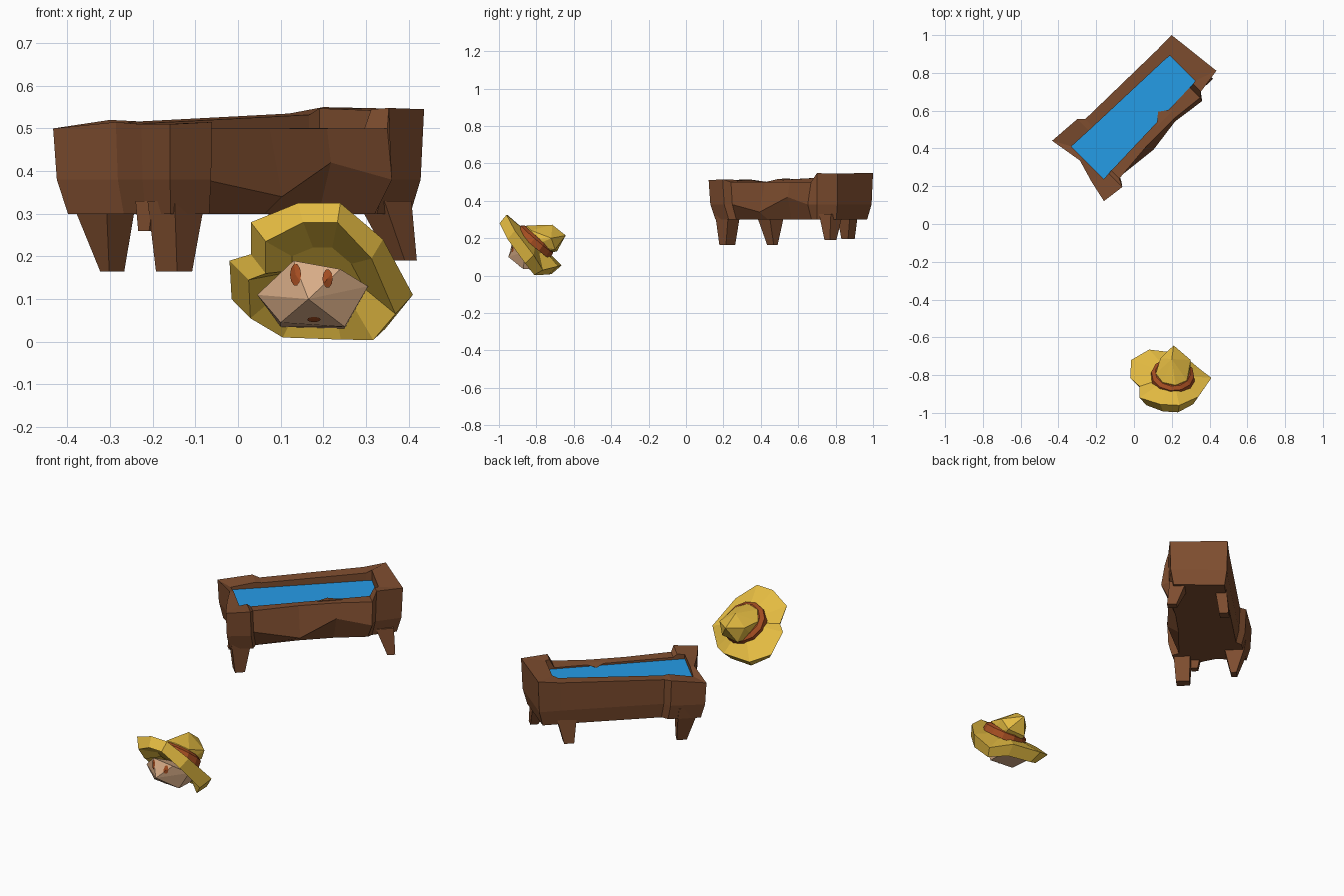
import bpy, bmesh, math
from mathutils import Vector
from mathutils.bvhtree import BVHTree

if "Cube" in bpy.data.objects:
    bpy.data.objects.remove(bpy.data.objects["Cube"])


def material(name, *rgb):
    lin = [((c / 255 + 0.055) / 1.055) ** 2.4 for c in rgb] + [1]
    m = bpy.data.materials.new(name)
    m.use_nodes = True
    m.diffuse_color = lin
    bsdf = next(n for n in m.node_tree.nodes if n.type == 'BSDF_PRINCIPLED')
    bsdf.inputs["Base Color"].default_value = lin
    return m


WOOD = material("wood brown", 126, 77, 47)
WATER = material("water blue", 38, 158, 234)
STRAW = material("straw yellow", 229, 188, 66)
BAND = material("band rust", 166, 78, 34)
SKIN = material("skin tan", 224, 179, 140)


def finish(name, bm, *mats):
    bmesh.ops.recalc_face_normals(bm, faces=bm.faces)
    mesh = bpy.data.meshes.new(name)
    bm.to_mesh(mesh)
    for m in mats:
        mesh.materials.append(m)
    ob = bpy.data.objects.new(name, mesh)
    bpy.context.collection.objects.link(ob)


def hull(name, pts, mat):
    bm = bmesh.new()
    vs = [bm.verts.new(p) for p in pts]
    bmesh.ops.convex_hull(bm, input=vs)
    bmesh.ops.delete(bm, geom=[v for v in bm.verts if not v.link_faces], context='VERTS')
    finish(name, bm, mat)
    return BVHTree.FromBMesh(bm)


def loft(bm, rings):
    """Skin equal rings into a closed solid; returns the end cap."""
    vr = [[bm.verts.new(p) for p in r] for r in rings]
    n = len(vr[0])
    for a, b in zip(vr, vr[1:]):
        for i in range(n):
            bm.faces.new((a[i], a[(i + 1) % n], b[(i + 1) % n], b[i]))
    bm.faces.new(vr[0][::-1])
    return bm.faces.new(vr[-1])


# trough frame: u runs along the trough, v across it
def trough(u, v, z):
    s = math.sqrt(0.5)
    return Vector(((u - v) * s, 0.58 + (u + v) * s, z))


# trough outline at the rim: u, v, height
RIM = [(-.437, -.212, .51), (-.315, -.228, .515), (-.295, -.185, .50), (-.06, -.165, .50),
       (.13, -.165, .50), (.31, -.185, .50), (.335, -.165, .548), (.472, -.145, .545),
       (.438, .156, .55), (.325, .155, .535), (-.20, .165, .515), (-.23, .195, .52),
       (-.405, .208, .50), (-.375, .03, .515), (-.41, -.09, .51)]
# bulges of the front wall, by outline index
BULGE = {3: (-.205, .34), 4: (-.18, .42), 5: (-.205, .38)}


def pool(u, v):
    t = (u + .354) / .714
    return (max(-.354, min(.355, u)),
            max(-.127 + .021 * t, min(.113 - .025 * t, v)))


bottom = [trough(u * .94, v * .88, .30) for u, v, z in RIM]
middle = [trough(u * .985, *BULGE.get(i, (v * .97, .38))) for i, (u, v, z) in enumerate(RIM)]
top = [trough(*p) for p in RIM]
lip = [trough(*pool(u, v), z - .003) for u, v, z in RIM]
water = [trough(*pool(u, v), .487 + .01 * u) for u, v, z in RIM]
bm = bmesh.new()
surface = loft(bm, [bottom, middle, top, lip, water])
surface.material_index = 1
bmesh.ops.remove_doubles(bm, verts=bm.verts, dist=.0005)
finish("trough_body", bm, WOOD, WATER)

# dent of the front wall reaching into the water
hull("wall_dent", [trough(.04, -.13, .501), trough(.17, -.13, .501),
                   trough(.10, -.08, .492), trough(.10, -.13, .47)], WOOD)


# tapered legs: centre, half sizes and height of each section
def leg(name, *sections):
    hull(name, [trough(u + a * hu, v + b * hv, z) for u, v, hu, hv, z in sections
                for a in (-1, 1) for b in (-1, 1)], WOOD)


leg("near_left_leg", (-.32, .14, .05, .05, .36), (-.31, .13, .045, .05, .30),
    (-.292, .125, .025, .015, .165))
leg("near_right_leg", (-.355, -.15, .05, .045, .33), (-.36, -.148, .025, .035, .165))
leg("near_stub", (-.37, -.085, .025, .03, .33), (-.385, -.09, .018, .018, .26))
leg("far_right_leg", (.38, -.105, .045, .045, .33), (.41, -.138, .02, .025, .19))
leg("far_left_leg", (.29, .11, .05, .03, .33), (.28, .125, .025, .025, .195))

# hat brim: drooping outline with a thick slanted edge
BRIM = [(.14, -.955, .325), (.24, -.96, .325), (.34, -.915, .24), (.41, -.815, .11),
        (.345, -.765, .03), (.25, -.685, .05), (.08, -.665, .055), (-.015, -.72, .10),
        (-.02, -.815, .19), (.03, -.86, .205), (.03, -.92, .28)]
CENTRE = Vector((.205, -.80, .19))
crest = [Vector(p) for p in BRIM]
hem = [Vector((p.x + (CENTRE.x - p.x) * .2, p.y + (CENTRE.y - p.y) * .05 - .045,
               max(.004, p.z - .045))) for p in crest]
upper = [p.lerp(CENTRE, .55) for p in crest]
lower = [p + Vector((0, -.02, -.03)) for p in upper]
bm = bmesh.new()
loft(bm, [lower, hem, crest, upper])
finish("hat_brim", bm, STRAW)

# hat crown: leaning back, with a pointed rear
AXIS = Vector((.05, .65, .76)).normalized()
SIDE = AXIS.orthogonal().normalized()
OTHER = AXIS.cross(SIDE)


def crown_ring(r, h, n=8):
    return [CENTRE + AXIS * h + r * (SIDE * math.cos(k * math.tau / n) +
            OTHER * math.sin(k * math.tau / n)) for k in range(n)]


hull("hat_crown", crown_ring(.09, -.02) + crown_ring(.092, .025) +
     [(.21, -.643, .215), (.20, -.715, .272), (.14, -.71, .21), (.30, -.72, .20),
      (.27, -.70, .14), (.17, -.69, .13)], STRAW)

# hat band: low sloping collar at the foot of the crown
bm = bmesh.new()
loft(bm, [crown_ring(.118, -.03, 12), crown_ring(.114, .006, 12), crown_ring(.094, .02, 12)])
finish("hat_band", bm, BAND)

# head
face = hull("head", [(.045, -.86, .11), (.13, -.92, .19), (.24, -.91, .17), (.305, -.86, .13),
                     (.25, -.87, .035), (.10, -.87, .045), (.165, -.95, .10),
                     (.10, -.73, .035), (.25, -.71, .03), (.18, -.72, .10)], SKIN)


# painted features: thin plates laid on the face
def on_face(x, z, lift):
    hit = face.ray_cast(Vector((x, -2, z)), Vector((0, 1, 0)))[0]
    return (hit or Vector((x, -.87, z))) + Vector((0, -lift, 0))


def plate(name, x, z, rx, rz):
    bm = bmesh.new()
    ring = [bm.verts.new(on_face(x + rx * math.cos(k * math.tau / 10),
                                 z + rz * math.sin(k * math.tau / 10), .004)) for k in range(10)]
    tip = bm.verts.new(on_face(x, z, .005))
    for k in range(10):
        bm.faces.new((ring[k], ring[(k + 1) % 10], tip))
    finish(name, bm, BAND)


plate("right_eye", .135, .157, .013, .026)
plate("left_eye", .21, .148, .012, .022)
plate("mouth", .178, .052, .016, .006)
